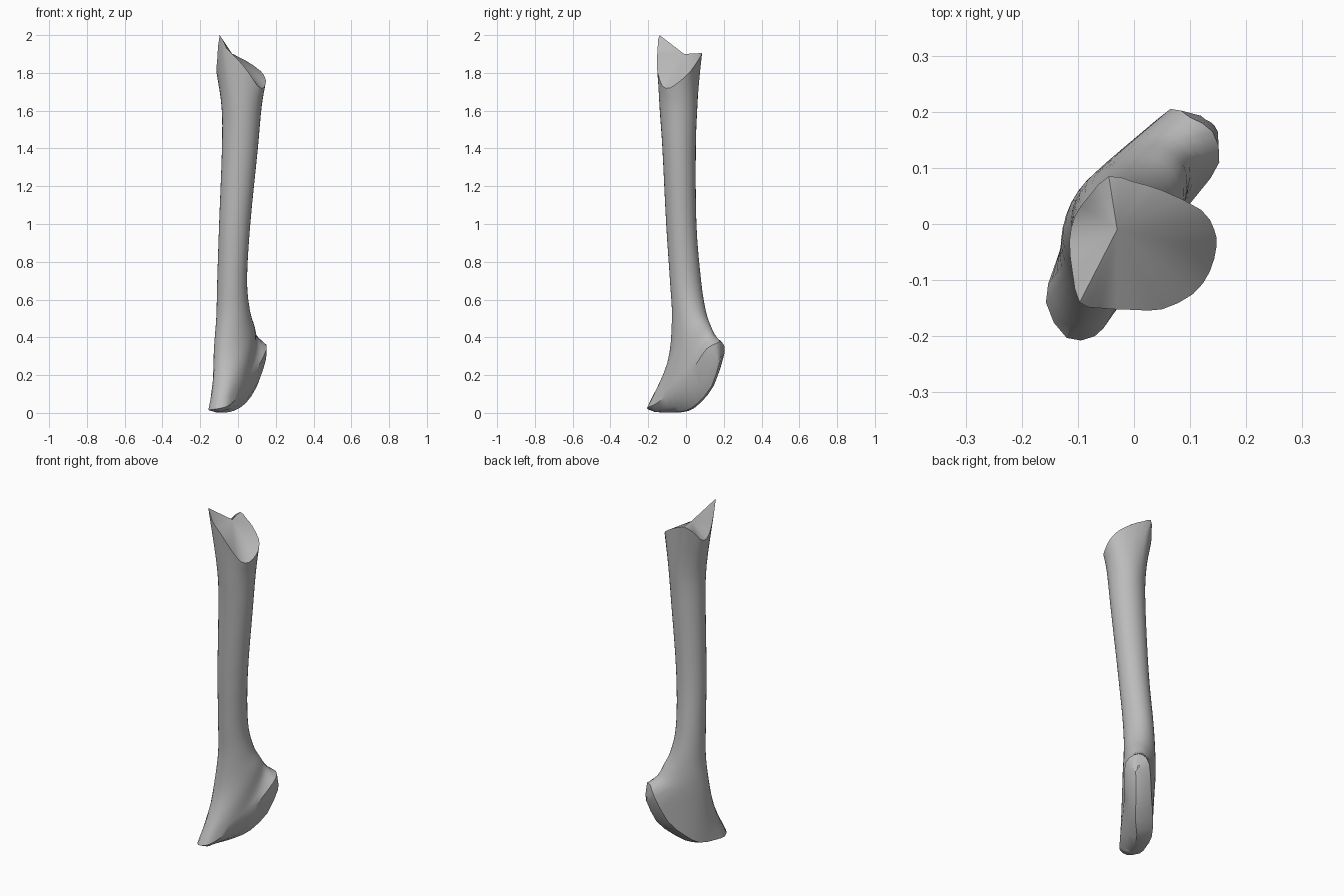
import bpy, bmesh, math
from mathutils import Vector

if "Cube" in bpy.data.objects:
    bpy.data.objects.remove(bpy.data.objects["Cube"])

# Upper rim of the broken end, counter-clockwise from the front
TOP_RIM = [(0, -.153, 1.87), (.05, -.152, 1.81), (.105, -.125, 1.73), (.135, -.085, 1.72),
           (.147, -.04, 1.75), (.143, -.01, 1.775), (.12, .025, 1.81), (.05, .06, 1.86),
           (0, .075, 1.885), (-.045, .085, 1.905), (-.08, .05, 1.87), (-.105, .015, 1.82),
           (-.115, -.03, 1.81), (-.11, -.085, 1.87), (-.097, -.14, 2.0), (-.06, -.15, 1.93)]
# Slanted rim of the flared foot, same order
FOOT_RIM = [(-.07, -.2, .03), (-.04, -.165, .045), (-.005, -.115, .08), (.03, -.06, .12),
            (.07, 0, .18), (.115, .055, .26), (.152, .11, .34), (.14, .165, .37),
            (.10, .19, .375), (.065, .205, .32), (.01, .155, .17), (-.055, .09, .08),
            (-.105, .02, .025), (-.14, -.07, .015), (-.157, -.14, .015), (-.12, -.203, .02)]
# Ridge line of the rounded sole, toe to heel
SPINE = [(-.09, -.14, .004), (-.06, -.07, .003), (-.02, 0, .012), (.04, .06, .05),
         (.10, .135, .14), (.135, .175, .26)]
# Shaft sections: height, x min, x max, y min, y max, skew, tilt towards heel
SECTIONS = [(.35, -.13, .095, -.1, .14, .45, .7), (.52, -.115, .065, -.075, .105, .15, .25),
            (.7, -.11, .048, -.085, .08, 0, 0), (1.0, -.10, .065, -.105, .055, 0, 0),
            (1.4, -.085, .105, -.125, .052, 0, 0), (1.62, -.087, .125, -.14, .06, 0, 0)]


def spline(a, b, c, d, t):
    """Catmull-Rom point between b and c."""
    return 0.5 * (2 * b + (c - a) * t + (2 * a - 5 * b + 4 * c - d) * t * t
                  + (3 * b - a - 3 * c + d) * t ** 3)


def refine(points):
    """Double the number of points of a closed loop."""
    p, n = [Vector(q) for q in points], len(points)
    return [q for k in range(n) for q in
            (p[k], spline(p[k - 1], p[k], p[(k + 1) % n], p[(k + 2) % n], 0.5))]


def section(z, x0, x1, y0, y1, skew, tilt):
    loop = []
    for k in range(16):
        a = math.radians(-90 + 22.5 * k)
        x = (x1 - x0) / 2 * math.cos(a - skew / 2)
        y = (y1 - y0) / 2 * math.sin(a + skew / 2)
        loop.append(((x0 + x1) / 2 + x, (y0 + y1) / 2 + y, z + tilt * (.5 * x + .86 * y)))
    return loop


# Smooth walls lofted through all sections
keys = [refine(l) for l in [FOOT_RIM] + [section(*s) for s in SECTIONS] + [TOP_RIM]]
rows = []
for i in range(len(keys) - 1):
    for s in range(4):
        row = []
        for k in range(32):
            b, c = keys[i][k], keys[i + 1][k]
            a = keys[i - 1][k] if i else b * 1.6 - c * .6
            d = keys[i + 2][k] if i + 2 < len(keys) else c * 2 - b
            row.append(spline(a, b, c, d, s / 4))
        rows.append(row)
rows.append(keys[-1])

# Rounded sole closing onto its ridge line
half = [0, 0, 1, 2, 3, 4, 5, 5]
spine = refine([SPINE[i] for i in half + half[::-1]])
inner = [r.lerp(s, .55) + (s - r).length * Vector((.06, .04, -.09))
         for r, s in zip(keys[0], spine)]
rows = [spine, inner] + rows

bm = bmesh.new()
grid = [[bm.verts.new(p) for p in row] for row in rows]
for low, high in zip(grid, grid[1:]):
    for k in range(32):
        n = (k + 1) % 32
        bm.faces.new((low[k], low[n], high[n], high[k]))
# Broken top face falling away from a raised point
peak = bm.verts.new((-.03, -.01, 1.9))
for k in range(32):
    bm.faces.new((grid[-1][k], grid[-1][(k + 1) % 32], peak))
bmesh.ops.remove_doubles(bm, verts=bm.verts, dist=.0008)
bmesh.ops.dissolve_degenerate(bm, edges=bm.edges, dist=.0005)
bmesh.ops.recalc_face_normals(bm, faces=bm.faces)
mesh = bpy.data.meshes.new("bone_shaft")
bm.to_mesh(mesh)
bm.free()

bone = bpy.data.objects.new("bone_shaft", mesh)
bpy.context.collection.objects.link(bone)
grey = bpy.data.materials.new("plain grey")
grey.diffuse_color = (.5, .5, .5, 1)
grey.use_nodes = True
grey.node_tree.nodes["Principled BSDF"].inputs["Base Color"].default_value = grey.diffuse_color
mesh.materials.append(grey)
bpy.context.view_layer.objects.active = bone
bone.select_set(True)
bpy.ops.object.shade_smooth_by_angle(angle=math.radians(32))
